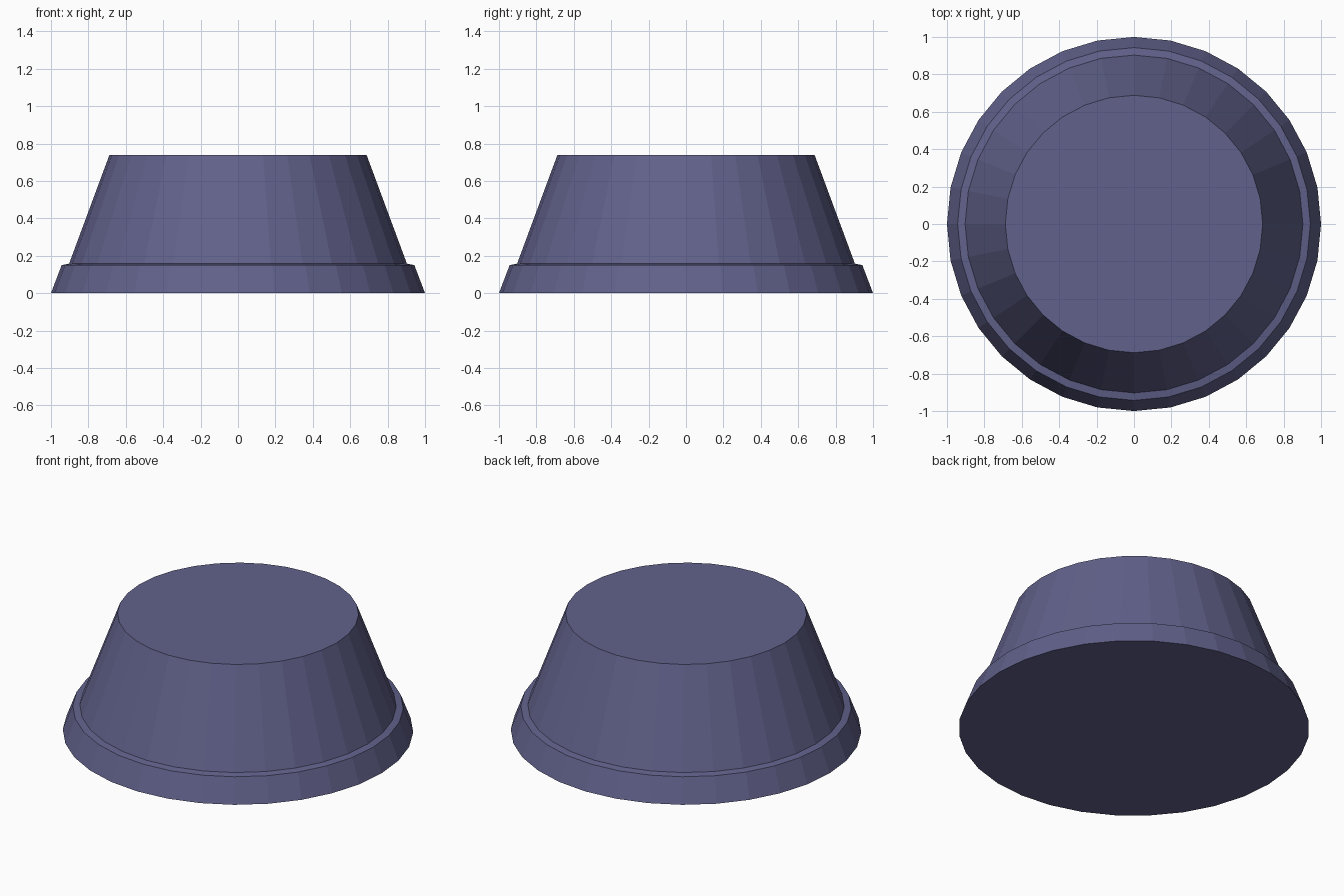
import bpy, bmesh, math

if "Cube" in bpy.data.objects:
    bpy.data.objects.remove(bpy.data.objects["Cube"])

SIDES = 32
# Outer profile from the floor up: (radius, height)
PROFILE = [(1.0, 0.0), (0.943, 0.15), (0.903, 0.158), (0.688, 0.738)]

# Stepped, tapered foot made from stacked rings with flat caps
bm = bmesh.new()
rings = []
for r, z in PROFILE:
    rings.append([bm.verts.new((r * math.cos(2 * math.pi * i / SIDES),
                                r * math.sin(2 * math.pi * i / SIDES), z))
                  for i in range(SIDES)])
for low, high in zip(rings, rings[1:]):
    for i in range(SIDES):
        j = (i + 1) % SIDES
        bm.faces.new((low[i], low[j], high[j], high[i]))
bm.faces.new(rings[0][::-1])
bm.faces.new(rings[-1])

mesh = bpy.data.meshes.new("tapered_foot")
bm.to_mesh(mesh)
bm.free()
foot = bpy.data.objects.new("tapered_foot", mesh)
bpy.context.collection.objects.link(foot)

# Dusky blue finish
mat = bpy.data.materials.new("dusky_blue")
mat.diffuse_color = (0.12, 0.12, 0.26, 1.0)
mat.use_nodes = True
mat.node_tree.nodes["Principled BSDF"].inputs["Base Color"].default_value = mat.diffuse_color
mesh.materials.append(mat)
